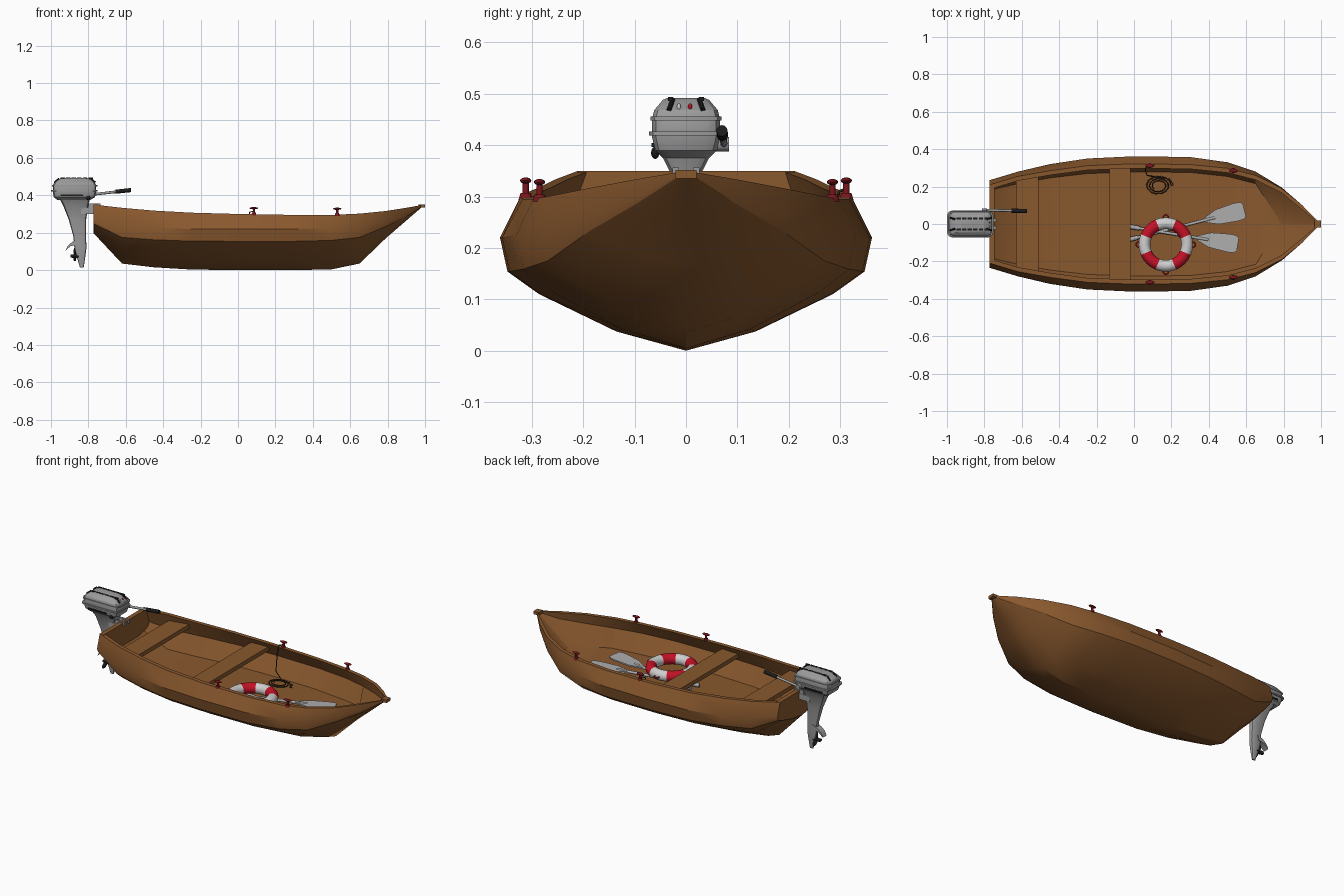
import bpy, bmesh, math
from mathutils import Vector, Matrix

if "Cube" in bpy.data.objects:
    bpy.data.objects.remove(bpy.data.objects["Cube"])


def mat(name, r, g, b):
    m = bpy.data.materials.new(name)
    m.diffuse_color = (r, g, b, 1)
    m.use_nodes = True
    m.node_tree.nodes["Principled BSDF"].inputs["Base Color"].default_value = m.diffuse_color
    return m


WOOD = mat("brown_wood", 0.25, 0.098, 0.027)
GREY = mat("motor_grey", 0.33, 0.33, 0.33)
LIGHT = mat("oar_grey", 0.42, 0.42, 0.42)
WHITE = mat("buoy_white", 0.62, 0.62, 0.62)
RED = mat("buoy_red", 0.55, 0.006, 0.02)
DARKRED = mat("cleat_red", 0.2, 0.008, 0.012)
BLACK = mat("black", 0.012, 0.012, 0.012)
ROPE = mat("rope_brown", 0.05, 0.025, 0.012)


def finish(name, bm, m, angle=35):
    bmesh.ops.recalc_face_normals(bm, faces=bm.faces)
    me = bpy.data.meshes.new(name)
    bm.to_mesh(me)
    bm.free()
    me.materials.append(m)
    ob = bpy.data.objects.new(name, me)
    bpy.context.collection.objects.link(ob)
    bpy.ops.object.select_all(action='DESELECT')
    ob.select_set(True)
    bpy.context.view_layer.objects.active = ob
    bpy.ops.object.shade_smooth_by_angle(angle=math.radians(angle))
    return ob


def loft(name, rings, m, angle=35):
    bm = bmesh.new()
    vs = [[bm.verts.new(p) for p in r] for r in rings]
    n = len(rings[0])
    for a, b in zip(vs, vs[1:]):
        for i in range(n):
            j = (i + 1) % n
            bm.faces.new((a[i], a[j], b[j], b[i]))
    bm.faces.new(vs[0])
    bm.faces.new(vs[-1][::-1])
    return finish(name, bm, m, angle)


def box(name, lo, hi, m):
    c = [(lo[0], lo[1]), (hi[0], lo[1]), (hi[0], hi[1]), (lo[0], hi[1])]
    return loft(name, [[(x, y, z) for x, y in c] for z in (lo[2], hi[2])], m)


def rod(name, p, q, r, m, r2=None, n=12):
    p, q = Vector(p), Vector(q)
    d = q - p
    bm = bmesh.new()
    bmesh.ops.create_cone(bm, cap_ends=True, segments=n, radius1=r, radius2=r2 or r, depth=d.length,
                          matrix=Matrix.Translation((p + q) / 2) @ d.to_track_quat('Z', 'Y').to_matrix().to_4x4())
    return finish(name, bm, m)


def blob(name, c, s, m, rot=Matrix()):
    bm = bmesh.new()
    bmesh.ops.create_uvsphere(bm, u_segments=14, v_segments=8, radius=1,
                              matrix=Matrix.Translation(c) @ rot @ Matrix.Diagonal((*s, 1)))
    return finish(name, bm, m, 60)


def torus(name, c, R, r, m, n=32, k=12, rot=Matrix()):
    bm = bmesh.new()
    T = Matrix.Translation(c) @ rot
    vs = [[bm.verts.new(T @ Vector(((R + r * math.cos(b)) * math.cos(a), (R + r * math.cos(b)) * math.sin(a), r * math.sin(b))))
           for b in [2 * math.pi * j / k for j in range(k)]] for a in [2 * math.pi * i / n for i in range(n)]]
    for i in range(n):
        for j in range(k):
            a, b = vs[i], vs[(i + 1) % n]
            bm.faces.new((a[j], b[j], b[(j + 1) % k], a[(j + 1) % k]))
    return finish(name, bm, m, 60)


# Hull stations: x, beam, sheer half width, keel z, beam z, sheer z
ST = [(-.77, .235, .21, .195, .27, .35), (-.62, .28, .255, .035, .235, .333), (-.45, .32, .285, .015, .225, .318),
      (-.25, .35, .312, .003, .22, .307), (0, .362, .322, 0, .22, .30), (.3, .358, .318, 0, .22, .295),
      (.5, .33, .298, .004, .225, .295), (.65, .28, .26, .035, .235, .302), (.79, .195, .19, .17, .26, .316),
      (.9, .10, .10, .265, .295, .333), (.985, .012, .012, .338, .342, .348)]


def outer(s):
    x, B, T, K, M, S = s
    h = [(T, S), (B, M)] + [(B * f, K + (M - K) * g) for f, g in ((.96, .7), (.79, .5), (.375, .17))]
    return [(x, -y, z) for y, z in h] + [(x, 0, K)] + [(x, y, z) for y, z in h[::-1]]


def inner(s):
    x, B, T, K, M, S = s
    F = max(.125, K + .5 * (M - K))
    f = .77 * B if x < .7 else .003
    if x > .7:
        F = K + .2 * (M - K)
    h = [(max(T - .024, .3 * T), S), (max(B - .02, .4 * B), M), (f, F)]
    return [(x, y, z) for y, z in h] + [(x, 0, F)] + [(x, -y, z) for y, z in h[::-1]]


loft("hull", [outer(s) + inner(s) for s in ST], WOOD, 32)
loft("transom", [[(x, y, z) for _, y, z in outer(ST[0])] for x in (-.772, -.745)], WOOD)
box("stem_cap", (.965, -.02, .335), (1.0, .02, .352), WOOD)


# Seats
def seat(name, x0, x1, w0, w1, z):
    c = [(x0, -w0), (x1, -w1), (x1, w1), (x0, w0)]
    loft(name, [[(x, y, h) for x, y in c] for h in (z - .025, z)], WOOD)


seat("middle_seat", -.13, -.02, .318, .322, .272)
seat("stern_seat", -.63, -.51, .255, .275, .295)

# Cleats on the gunwales
for cx, cy, cz in ((.085, .312, .297), (.53, .285, .294)):
    for s in (-1, 1):
        rod("cleat_base", (cx, s * cy, cz - .004), (cx, s * cy, cz + .01), .014, DARKRED, .01)
        rod("cleat_post", (cx, s * cy, cz), (cx, s * cy, cz + .034), .006, DARKRED)
        blob("cleat_top", (cx, s * cy, cz + .034), (.024, .011, .006), DARKRED)

# Life buoy, white and red by angle
c = Vector((.17, -.11, .186))
ob = torus("life_buoy", c, .114, .031, WHITE, 32, 14)
ob.data.materials.append(RED)
for f in ob.data.polygons:
    d = f.center - c
    f.material_index = int((math.degrees(math.atan2(d.y, d.x)) + 22.5) % 90 > 45)
for i in range(4):
    a = i * math.pi / 2
    torus("buoy_loop", c + Vector((math.cos(a), math.sin(a), 0)) * .145, .014, .004, RED, 12, 6)


# Oars lying crossed under the buoy
def oar(p, q):
    p, q = Vector(p), Vector(q)
    d = (q - p).normalized()
    side = Vector((-d.y, d.x, 0)).normalized()
    up = Vector((0, 0, .004))
    rod("oar_shaft", p, q - d * .16, .008, LIGHT)
    rod("oar_grip", p, p + d * .05, .012, LIGHT)
    prof = [(-.225, .009), (-.19, .024), (-.15, .04), (-.05, .049), (-.015, .047), (0, .035)]
    pts = [q + d * t + side * w for t, w in prof] + [q + d * t - side * w for t, w in prof[::-1]]
    loft("oar_blade", [[v - up for v in pts], [v + up for v in pts]], LIGHT)


oar((-.03, -.085, .142), (.59, .075, .165))
oar((-.02, -.015, .148), (.555, -.11, .16))

# Rope from a cleat to a coil on the floor
pts = [(.085, .312, .315), (.062, .298, .31), (.06, .285, .25), (.07, .26, .17), (.12, .25, .13), (.19, .24, .13), (.21, .21, .13)]
for i in range(34):
    a = i * .5
    r = .07 - .0012 * i
    pts.append((.13 + r * math.cos(a), .205 + .75 * r * math.sin(a), .131 + .0003 * i))
cu = bpy.data.curves.new("rope", 'CURVE')
cu.dimensions, cu.bevel_depth, cu.bevel_resolution = '3D', .003, 1
sp = cu.splines.new('POLY')
sp.points.add(len(pts) - 1)
for p, v in zip(sp.points, pts):
    p.co = (*v, 1)
cu.materials.append(ROPE)
ro = bpy.data.objects.new("rope", cu)
bpy.context.collection.objects.link(ro)


# Outboard motor: rounded sections stacked in z
def ring(x0, x1, w, z, ch):
    k = ch * .3
    return [(x0, -w + ch, z), (x0 + k, -w + k, z), (x0 + ch, -w, z), (x1 - ch, -w, z), (x1 - k, -w + k, z), (x1, -w + ch, z),
            (x1, w - ch, z), (x1 - k, w - k, z), (x1 - ch, w, z), (x0 + ch, w, z), (x0 + k, w - k, z), (x0, w - ch, z)]


loft("motor_cowling", [ring(*a) for a in ((-.965, -.79, .045, .375, .02), (-.985, -.765, .06, .39, .025), (-.99, -.758, .066, .415, .025),
     (-.99, -.758, .066, .452, .025), (-.982, -.765, .062, .468, .025), (-.955, -.79, .045, .488, .02), (-.93, -.81, .036, .492, .015))], GREY, 25)
for z in (.423, .452):
    loft("cowling_rim", [ring(-1.0 if z < .44 else -.995, -.752, .072 if z < .44 else .069, h, .026) for h in (z - .004, z + .004)], GREY)
loft("motor_leg", [ring(*a) for a in ((-.955, -.79, .05, .385, .02), (-.935, -.80, .03, .345, .02), (-.905, -.812, .02, .27, .014),
     (-.88, -.813, .014, .18, .01), (-.875, -.81, .013, .12, .01), (-.865, -.815, .012, .08, .009), (-.845, -.825, .004, .014, .003))], GREY)
fin = [(-.85, .165), (-.885, .152), (-.91, .13), (-.922, .105), (-.895, .128), (-.86, .135)]
loft("motor_fin", [[(x, y, z) for x, z in fin] for y in (-.018, .018)], GREY)
box("motor_bracket", (-.84, -.028, .30), (-.765, .028, .335), GREY)
for s in (-1, 1):
    box("clamp_arm", (-.80, s * .02 - .006, .335), (-.735, s * .02 + .006, .356), GREY)
    # Black vents on the cowling
    for i in range(6):
        x = -.95 + i * .03
        box("cowling_vent", (x, s * .03 - .005, .486), (x + .024, s * .03 + .005, .494), BLACK)
    for x0, x1 in ((-.982, -.957), (-.788, -.763)):
        e, t = (x0, x1) if x0 < -.9 else (x1, x0)
        rod("end_vent", (e, s * .033, .469), (t, s * .026, .489), .005, BLACK, n=8)
    box("side_strip", (-.95, s * .064 - .003, .396), (-.83, s * .064 + .003, .404), BLACK)
blob("stop_button", (-.772, .008, .474), (.005, .004, .007), RED)
blob("choke_knob", (-.772, -.014, .474), (.005, .004, .007), WHITE)
blob("fuel_knob", (-.80, -.06, .385), (.01, .008, .012), BLACK)

# Tiller
rod("tiller_pivot", (-.80, .05, .402), (-.80, .084, .402), .014, GREY)
rod("tiller_arm", (-.80, .074, .402), (-.64, .071, .42), .007, GREY)
rod("tiller_grip", (-.655, .071, .419), (-.572, .07, .428), .011, BLACK)

# Propeller
rod("propeller_hub", (-.895, 0, .075), (-.85, 0, .075), .008, BLACK, .013)
for i in range(3):
    R = Matrix.Rotation(i * 2 * math.pi / 3, 4, 'X')
    off = R @ Vector((0, 0, .025))
    blob("propeller_blade", Vector((-.872, 0, .075)) + off, (.005, .012, .022), BLACK, R @ Matrix.Rotation(.5, 4, 'Z'))
